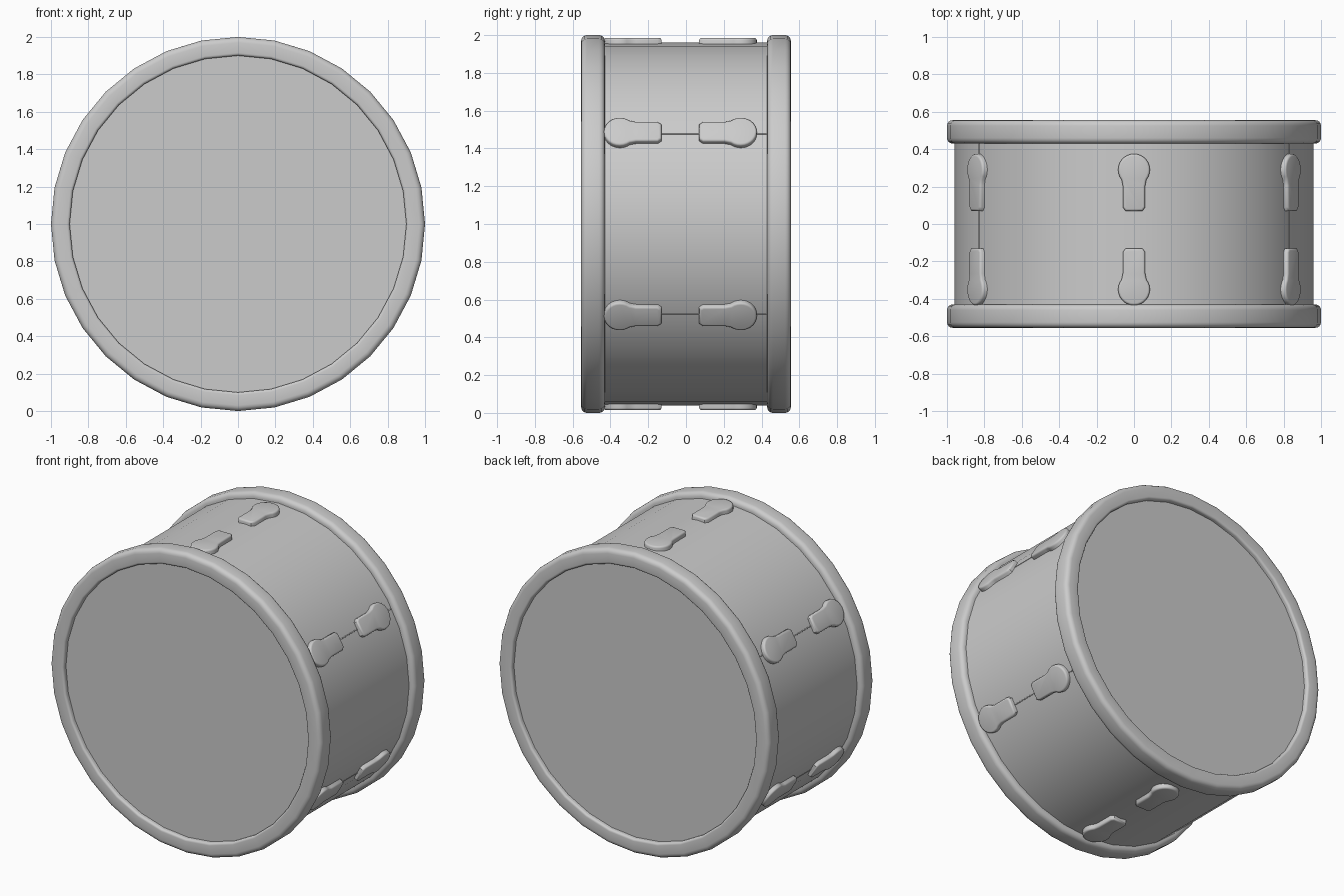
import bpy
import bmesh
import math
from mathutils import Matrix

SIDES = 32
SHELL_R = 0.96
RIM_Y = 0.555

cube = bpy.data.objects.get("Cube")
if cube:
    bpy.data.objects.remove(cube)


def finish(name, bm, angle=40):
    bmesh.ops.recalc_face_normals(bm, faces=bm.faces)
    mesh = bpy.data.meshes.new(name)
    bm.to_mesh(mesh)
    bm.free()
    obj = bpy.data.objects.new(name, mesh)
    bpy.context.collection.objects.link(obj)
    bpy.ops.object.select_all(action="DESELECT")
    obj.select_set(True)
    bpy.context.view_layer.objects.active = obj
    bpy.ops.object.shade_smooth_by_angle(angle=math.radians(angle))
    return obj


def lathe(name, profile, closed=False):
    """Turn a (radius, y) profile around the drum's y axis."""
    bm = bmesh.new()
    verts = [bm.verts.new((r, y, 0)) for r, y in profile]
    ends = verts[1:] + verts[:1] if closed else verts[1:]
    edges = [bm.edges.new(pair) for pair in zip(verts, ends)]
    bmesh.ops.spin(bm, geom=verts + edges, cent=(0, 0, 0), axis=(0, 1, 0),
                   angle=math.tau, steps=SIDES, use_duplicate=False)
    bmesh.ops.remove_doubles(bm, verts=bm.verts, dist=0.0005)
    bmesh.ops.translate(bm, verts=bm.verts, vec=(0, 0, 1))
    return finish(name, bm)


def rounded_box(r0, r1, y0, y1, bevel, steps=4):
    """Rounded rectangle cross-section for the rims."""
    points = []
    corners = [(r1, y1, 1, 1), (r0, y1, -1, 1), (r0, y0, -1, -1), (r1, y0, 1, -1)]
    for i, (r, y, sr, sy) in enumerate(corners):
        b = bevel if sr > 0 else bevel / 2
        for k in range(steps + 1):
            a = math.pi / 2 * (i + k / steps)
            points.append((r - sr * b + b * math.cos(a), y - sy * b + b * math.sin(a)))
    return points


def lug(name, angle, centre_y, side):
    """Keyhole plate: round head toward the rim, straight tail inward."""
    head, tail, length = 0.085, 0.06, 0.22
    start = math.asin(tail / head) + 0.12
    arc = [start + (math.tau - 2 * start) * k / 20 for k in range(21)]
    outline = [(head * math.sin(a), head * math.cos(a)) for a in arc]
    outline += [(-tail, 0.085), (-tail, length - 0.02), (-tail + 0.015, length),
                (tail - 0.015, length), (tail, length - 0.02), (tail, 0.085)]
    bm = bmesh.new()
    base = bm.faces.new([bm.verts.new((x, y * -side, 0.93)) for x, y in outline])
    top = bmesh.ops.extrude_face_region(bm, geom=[base])["geom"]
    moved = [v for v in top if isinstance(v, bmesh.types.BMVert)]
    bmesh.ops.translate(bm, verts=moved, vec=(0, 0, 0.055))
    rim_edges = [e for e in bm.edges if all(v.co.z > 0.98 for v in e.verts)]
    bmesh.ops.bevel(bm, geom=rim_edges, offset=0.012, segments=3,
                    profile=0.5, affect="EDGES")
    place = (Matrix.Translation((0, centre_y, 1)) @ Matrix.Rotation(angle, 4, "Y"))
    bmesh.ops.transform(bm, matrix=place, verts=bm.verts)
    return finish(name, bm)


# Shell and the two skins
lathe("shell", [(SHELL_R, -0.5), (SHELL_R, 0.5)])
for label, side in (("front", -1), ("back", 1)):
    y = side * 0.525
    lathe(label + "_skin", [(0, y), (0.93, y)])

    # Rounded rim
    inner, outer = sorted((side * 0.43, side * RIM_Y))
    lathe(label + "_rim", rounded_box(0.9, 1.0, inner, outer, 0.03), closed=True)

# Six pairs of lugs, each with a thin tension rod sunk in the shell
for i in range(6):
    turn = math.tau * i / 6
    lug(f"front_lug_{i + 1}", turn, -0.35, -1)
    lug(f"back_lug_{i + 1}", turn, 0.29, 1)
    rod = bmesh.new()
    bmesh.ops.create_cone(rod, cap_ends=True, segments=8, radius1=0.004,
                          radius2=0.004, depth=0.94)
    place = (Matrix.Translation((0, 0, 1)) @ Matrix.Rotation(turn, 4, "Y")
             @ Matrix.Translation((0, 0, 0.955)) @ Matrix.Rotation(math.pi / 2, 4, "X"))
    bmesh.ops.transform(rod, matrix=place, verts=rod.verts)
    finish(f"tension_rod_{i + 1}", rod)
